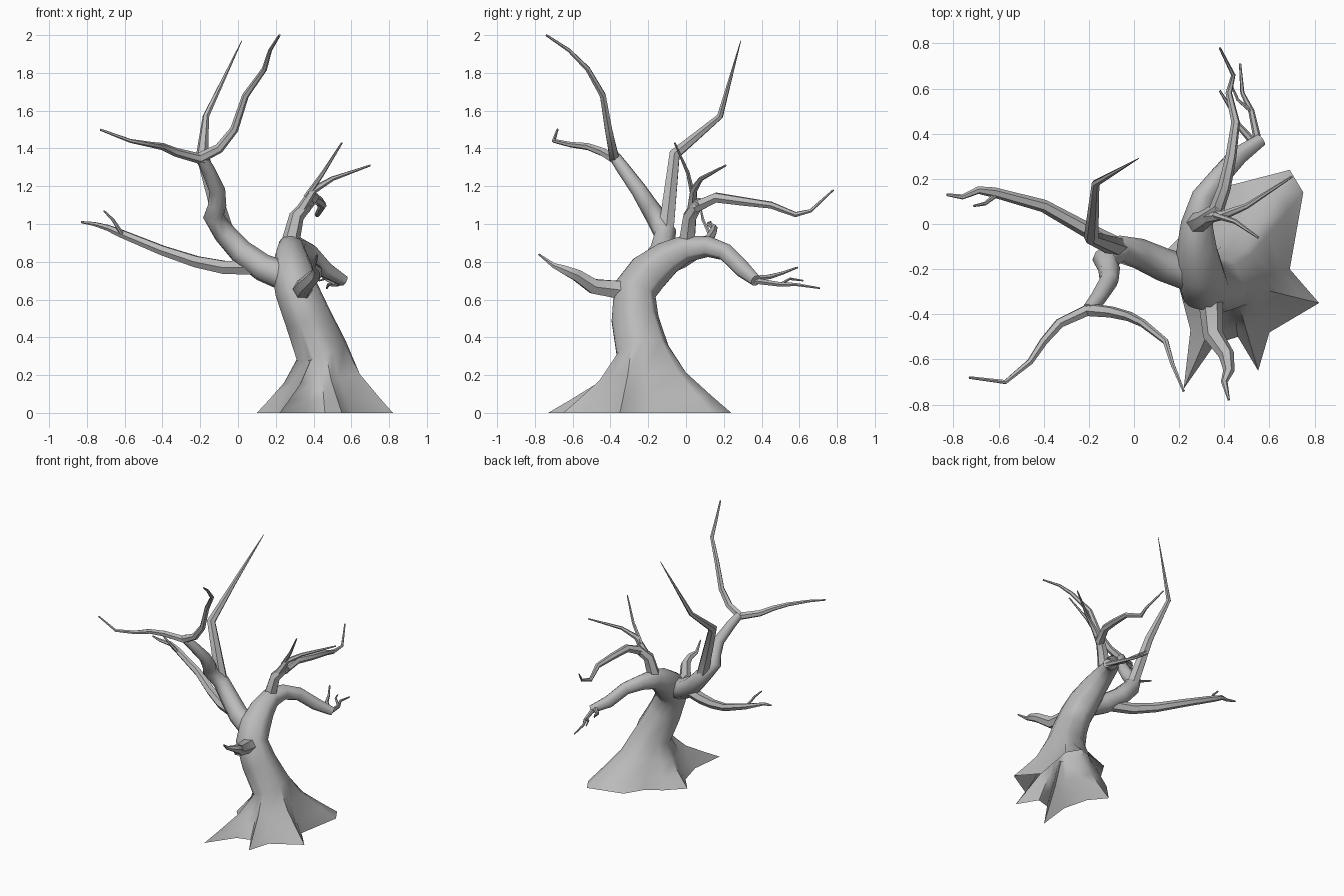
import bpy
import bmesh
import math
from mathutils import Vector

old_cube = bpy.data.objects.get("Cube")
if old_cube:
    bpy.data.objects.remove(old_cube, do_unlink=True)

# Single bark colour
bark = bpy.data.materials.new("bark_grey")
bark.use_nodes = True
bark.diffuse_color = (0.5, 0.5, 0.5, 1)
bark.node_tree.nodes["Principled BSDF"].inputs["Base Color"].default_value = bark.diffuse_color


def ring_points(path, radii, angles):
    """Rings of points that follow the path with a frame that does not twist."""
    path = [Vector(p) for p in path]
    last = len(path) - 1
    side = Vector((1, 0, 0))
    rings = []
    for i, centre in enumerate(path):
        before = (centre - path[i - 1]).normalized() if i > 0 else Vector()
        after = (path[i + 1] - centre).normalized() if i < last else Vector()
        tangent = (before + after).normalized()
        if abs(side.dot(tangent)) > 0.98:
            side = Vector((0, 1, 0))
        side = (side - tangent * side.dot(tangent)).normalized()
        across = tangent.cross(side)
        rings.append([centre + (side * math.cos(a) + across * math.sin(a)) * radii[i]
                      for a in angles])
    return rings


def loft(name, rings, cap_start=True):
    """Skin a list of rings, close the ends and shade smooth."""
    bm = bmesh.new()
    loops = [[bm.verts.new(p) for p in ring] for ring in rings]
    count = len(loops[0])
    for low, high in zip(loops, loops[1:]):
        for i in range(count):
            j = (i + 1) % count
            bm.faces.new((low[i], low[j], high[j], high[i]))
    bm.faces.new(loops[-1])
    if cap_start:
        bm.faces.new(loops[0][::-1])
    mesh = bpy.data.meshes.new(name)
    bm.to_mesh(mesh)
    bm.free()
    mesh.materials.append(bark)
    obj = bpy.data.objects.new(name, mesh)
    bpy.context.collection.objects.link(obj)
    bpy.ops.object.select_all(action="DESELECT")
    obj.select_set(True)
    bpy.context.view_layer.objects.active = obj
    bpy.ops.object.shade_smooth_by_angle(angle=math.radians(50))
    return obj


def branch(name, thick, thin, path, sides=6):
    """A limb that tapers evenly from thick to thin."""
    steps = len(path) - 1
    radii = [thick + (thin - thick) * i / steps for i in range(steps + 1)]
    angles = [math.tau * i / sides for i in range(sides)]
    return loft(name, ring_points(path, radii, angles))


# Trunk with star-shaped roots, leaning and then arching backwards
root_outline = [(.82, -.35), (.69, -.2), (.75, .14), (.69, .24), (.42, .17),
                (.34, .04), (.22, -.04), (.1, -.16), (.2, -.28), (.25, -.47),
                (.22, -.73), (.36, -.53), (.46, -.5), (.55, -.65), (.6, -.48)]
trunk_path = [(.44, -.23, .33), (.37, -.27, .5), (.31, -.27, .65), (.29, -.2, .74),
              (.28, -.1, .82), (.28, 0, .87), (.31, .12, .88), (.38, .21, .85),
              (.46, .3, .76), (.56, .37, .7)]
trunk_radii = [.14, .125, .115, .11, .09, .072, .055, .046, .044, .03]
root_angles = [math.atan2(y + .22, x - .46) for x, y in root_outline]
trunk_rings = ring_points(trunk_path, trunk_radii, root_angles)
flare = []
for spread, rise in ((1, 0), (.7, .24), (.32, .56)):
    ring = []
    for (x, y), top in zip(root_outline, trunk_rings[0]):
        ring.append(Vector((top.x + (x - top.x) * spread,
                            top.y + (y - top.y) * spread, top.z * rise)))
    flare.append(ring)
loft("trunk_and_roots", flare + trunk_rings, cap_start=False)

# Twigs at the end of the arching trunk
branch("arch_twig_long", .018, .005,
       [(.55, .36, .7), (.52, .5, .68), (.48, .58, .68), (.47, .71, .66)])
branch("arch_twig_high", .018, .005,
       [(.54, .35, .71), (.46, .44, .72), (.43, .51, .74), (.38, .59, .77)])
branch("arch_twig_short", .01, .004,
       [(.52, .5, .68), (.46, .55, .71), (.43, .62, .7)])

# Rear limb rising from the top of the arch
branch("rear_limb", .05, .03, [(.27, .0, .87), (.31, .02, 1.04), (.38, .07, 1.12)])
branch("rear_limb_reach", .034, .005,
       [(.36, .05, 1.09), (.4, .16, 1.14), (.43, .3, 1.12), (.45, .45, 1.1),
        (.42, .58, 1.05), (.44, .66, 1.07), (.38, .78, 1.18)])
branch("rear_side_twig", .028, .005,
       [(.33, .03, 1.07), (.4, .04, 1.18), (.5, .08, 1.24), (.7, .21, 1.31)])
branch("rear_upright_twig", .016, .005,
       [(.36, .04, 1.14), (.45, .01, 1.27), (.55, -.06, 1.43)])

# Main side limb and its forks
branch("side_limb", .08, .03,
       [(.28, -.23, .71), (.13, -.18, .77), (.02, -.13, .85), (-.07, -.11, .95),
        (-.13, -.16, 1.04), (-.11, -.2, 1.1), (-.11, -.25, 1.18),
        (-.16, -.33, 1.29), (-.2, -.38, 1.36)], sides=8)
branch("side_limb_outer_fork", .028, .006,
       [(-.18, -.37, 1.34), (-.33, -.44, 1.38), (-.4, -.52, 1.41), (-.46, -.61, 1.42),
        (-.57, -.7, 1.44), (-.73, -.68, 1.5)])
branch("side_limb_tall_fork", .03, .006,
       [(-.2, -.38, 1.35), (-.1, -.39, 1.4), (-.02, -.41, 1.5), (.04, -.44, 1.68),
        (.14, -.52, 1.82), (.17, -.62, 1.92), (.22, -.74, 2)])
branch("spike_limb", .048, .002,
       [(-.06, -.11, .93), (-.19, -.06, 1.37), (-.17, .18, 1.57), (.02, .29, 1.97)])

# Long low limb
branch("low_limb", .045, .006,
       [(.1, -.17, .77), (-.07, -.1, .77), (-.22, -.02, .8), (-.4, .08, .86),
        (-.62, .14, .95), (-.69, .15, .98), (-.76, .12, 1), (-.83, .13, 1.01)])
branch("low_limb_twig", .012, .005,
       [(-.61, .13, .94), (-.66, .09, 1.02), (-.71, .08, 1.07)])

# Short crooked limb at the front
branch("front_limb", .055, .005,
       [(.34, -.34, .65), (.35, -.49, .67), (.41, -.58, .73), (.42, -.65, .76),
        (.4, -.7, .78), (.42, -.78, .84)])
